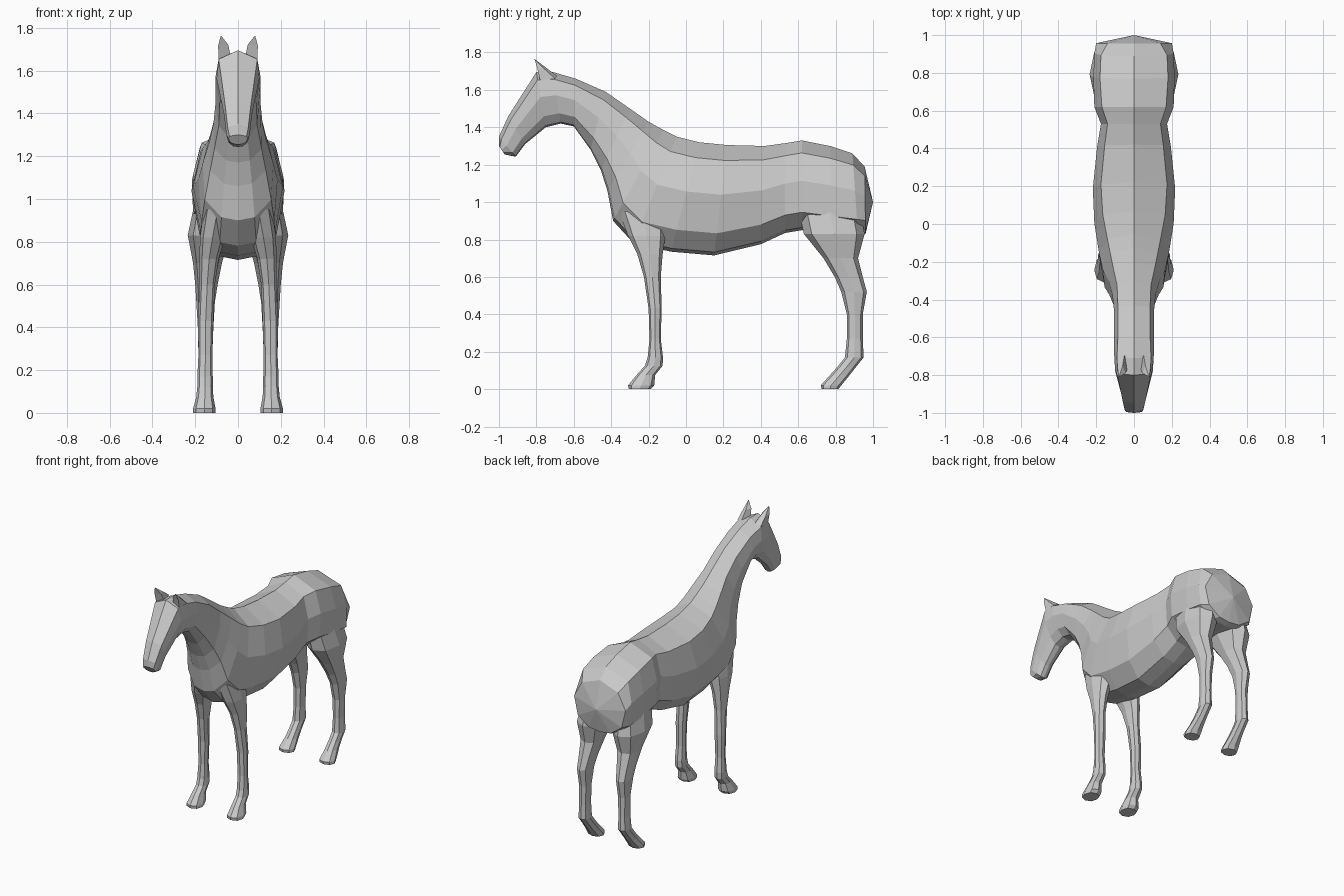
import bpy, bmesh


def loft(name, rings, tip=None, mirror=False):
    """Skin closed rings of points; cap the start, and the end with a face or a tip."""
    bm = bmesh.new()
    loops = [[bm.verts.new(p) for p in r] for r in rings]
    n = len(loops[0])
    for a, b in zip(loops, loops[1:]):
        for i in range(n):
            j = (i + 1) % n
            bm.faces.new((a[i], a[j], b[j], b[i]))
    bm.faces.new(loops[0])
    if tip:
        t = bm.verts.new(tip)
        for i in range(n):
            bm.faces.new((loops[-1][i], loops[-1][(i + 1) % n], t))
    else:
        bm.faces.new(loops[-1])
    bmesh.ops.recalc_face_normals(bm, faces=bm.faces)
    me = bpy.data.meshes.new(name)
    bm.to_mesh(me)
    bm.free()
    ob = bpy.data.objects.new(name, me)
    bpy.context.collection.objects.link(ob)
    if mirror:
        ob.modifiers.new("Mirror", 'MIRROR')
    return ob


def body_ring(yt, zt, yb, zb, crease, side, low):
    """Ring in a slanted plane from the topline point to the underline point."""
    half = [(0, 0), (.14, crease), (.45, side), (.8, low), (.97, low * .5), (1, 0)]
    pts = [(x, yt + (yb - yt) * t, zt + (zb - zt) * t) for t, x in half]
    return pts + [(-x, y, z) for x, y, z in pts[-2:0:-1]]


def leg_ring(z, y0, y1, x0, x1):
    """Eight-sided horizontal ring filling the given y and x range."""
    c = .74
    shape = [(1, 0), (c, c), (0, 1), (-c, c), (-1, 0), (-c, -c), (0, -1), (c, -c)]
    return [((x0 + x1) / 2 + u * (x1 - x0) / 2,
             (y0 + y1) / 2 + v * (y1 - y0) / 2, z) for u, v in shape]


# Head, neck and trunk: top y, z, bottom y, z, half widths at crease, side, low
body = [
    (-1.0, 1.30, -.97, 1.255, .04, .045, .035),
    (-1.0, 1.35, -.91, 1.243, .048, .055, .045),
    (-.95, 1.46, -.86, 1.31, .06, .065, .05),
    (-.80, 1.695, -.75, 1.40, .09, .10, .07),
    (-.71, 1.695, -.67, 1.42, .09, .105, .08),
    (-.59, 1.66, -.60, 1.405, .085, .105, .085),
    (-.43, 1.59, -.51, 1.28, .085, .105, .09),
    (-.30, 1.50, -.455, 1.17, .09, .115, .11),
    (-.20, 1.43, -.42, 1.06, .11, .135, .13),
    (-.12, 1.385, -.39, .90, .125, .165, .155),
    (-.05, 1.35, -.28, .78, .14, .185, .17),
    (.07, 1.32, -.08, .735, .165, .21, .175),
    (.22, 1.305, .15, .715, .175, .218, .18),
    (.42, 1.30, .40, .775, .155, .195, .17),
    (.53, 1.315, .53, .835, .14, .175, .165),
    (.62, 1.33, .62, .85, .17, .21, .20),
    (.77, 1.30, .79, .83, .18, .215, .21),
    (.89, 1.26, .92, .82, .175, .21, .205),
    (.955, 1.19, .96, .83, .14, .20, .17),
]
loft("body", [body_ring(*r) for r in body], tip=(0, 1.0, 1.0))

# Front legs: z, front y, back y, inner x, outer x
front = [
    (.95, -.36, -.10, .03, .16), (.82, -.31, -.11, .06, .178),
    (.72, -.26, -.125, .09, .18), (.60, -.225, -.135, .108, .18),
    (.43, -.20, -.13, .115, .187), (.27, -.195, -.135, .12, .185),
    (.17, -.205, -.123, .118, .19), (.125, -.22, -.125, .118, .19),
    (.075, -.265, -.165, .115, .195), (.02, -.31, -.17, .105, .21),
    (0, -.305, -.19, .105, .21),
]
loft("front_leg", [leg_ring(*r) for r in front], mirror=True)

# Back legs with full thighs
back = [
    (.97, .60, .93, .04, .205), (.83, .63, .955, .04, .235),
    (.70, .735, .92, .075, .21), (.60, .795, .945, .095, .20),
    (.52, .83, .967, .108, .195), (.40, .86, .945, .115, .188),
    (.27, .86, .945, .12, .185), (.17, .85, .95, .118, .19),
    (.12, .81, .91, .118, .19), (.075, .77, .875, .115, .195),
    (.02, .72, .83, .105, .21), (0, .725, .815, .105, .21),
]
loft("back_leg", [leg_ring(*r) for r in back], mirror=True)

# Ears: four-sided spikes
ear_base = [(.035, -.77, 1.67), (.09, -.78, 1.65), (.09, -.70, 1.66), (.05, -.69, 1.675)]
ear_mid = [(.045, -.79, 1.72), (.093, -.795, 1.715), (.088, -.755, 1.71), (.06, -.75, 1.72)]
loft("ear", [ear_base, ear_mid], tip=(.08, -.81, 1.765), mirror=True)
